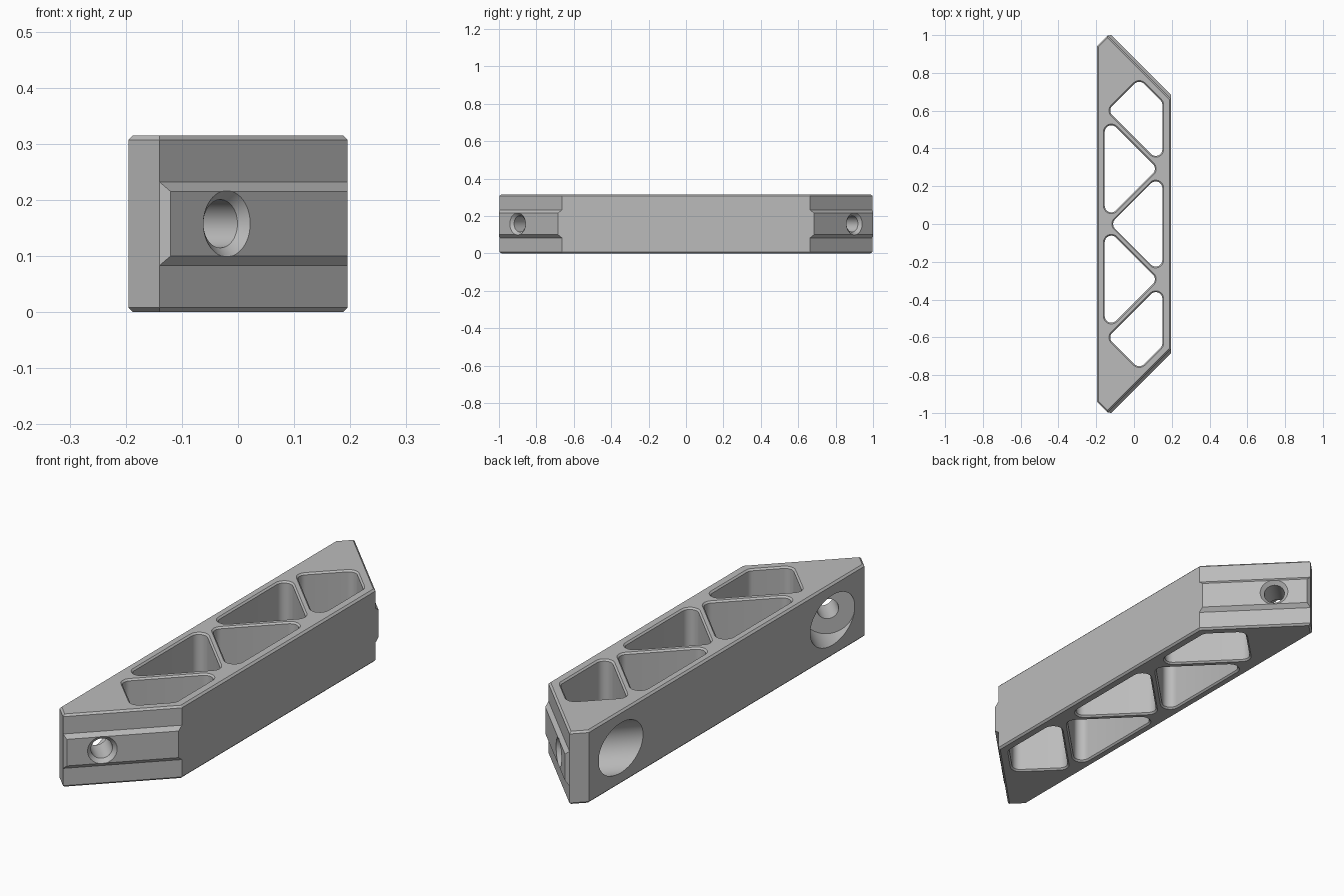
import bpy, bmesh, math
from mathutils import Vector

H = 0.315          # height of the bar
X = 0.195          # half width
RIM = 0.007        # chamfer on the rims

cube = bpy.data.objects.get("Cube")
if cube:
    bpy.data.objects.remove(cube, do_unlink=True)

grey = bpy.data.materials.new("plain grey")
grey.use_nodes = True
grey.diffuse_color = (0.5, 0.5, 0.5, 1)
grey.node_tree.nodes["Principled BSDF"].inputs["Base Color"].default_value = (0.5, 0.5, 0.5, 1)


def finish(name, bm):
    bmesh.ops.recalc_face_normals(bm, faces=bm.faces)
    mesh = bpy.data.meshes.new(name)
    bm.to_mesh(mesh)
    bm.free()
    mesh.materials.append(grey)
    obj = bpy.data.objects.new(name, mesh)
    bpy.context.collection.objects.link(obj)
    return obj


def loft(name, rings):
    """Closed solid through equally long rings of points."""
    bm = bmesh.new()
    loops = [[bm.verts.new(p) for p in ring] for ring in rings]
    for a, b in zip(loops, loops[1:]):
        for i in range(len(a)):
            j = (i + 1) % len(a)
            bm.faces.new((a[i], a[j], b[j], b[i]))
    bm.faces.new(loops[0])
    bm.faces.new(loops[-1])
    return finish(name, bm)


def combine(target, tool, operation):
    mod = target.modifiers.new(operation.lower(), 'BOOLEAN')
    mod.operation = operation
    mod.solver = 'EXACT'
    mod.object = tool
    bpy.context.view_layer.objects.active = target
    bpy.ops.object.modifier_apply(modifier=mod.name)
    bpy.data.objects.remove(tool, do_unlink=True)


def rounded(corners, radius, grow, steps=8):
    """Filleted polygon, grown outward by an offset."""
    pts = [Vector(c) for c in corners]
    if sum(a.x * b.y - b.x * a.y for a, b in zip(pts, pts[1:] + pts[:1])) < 0:
        pts.reverse()
    out = []
    for i, p in enumerate(pts):
        d1 = (p - pts[i - 1]).normalized()
        d2 = (pts[(i + 1) % len(pts)] - p).normalized()
        n1, n2 = Vector((d1.y, -d1.x)), Vector((d2.y, -d2.x))
        centre = p - (n1 + n2) * radius / (1 + n1.dot(n2))
        start, turn = math.atan2(n1.y, n1.x), n1.angle(n2)
        for k in range(steps + 1):
            a = start + turn * k / steps
            out.append(centre + Vector((math.cos(a), math.sin(a))) * (radius + grow))
    return out


# Bar with mitred ends and chamfered top and bottom edges
half = [(X, -0.663), (-0.14, -0.998), (-X, -0.943)]
outline = half + [(x, -y) for x, y in reversed(half)]
body = loft("strut_body", [[(x, y, z) for x, y in outline] for z in (0, H)])
bm = bmesh.new()
bm.from_mesh(body.data)
rim = [e for e in bm.edges if abs(e.verts[0].co.z - e.verts[1].co.z) < 0.01]
bmesh.ops.bevel(bm, geom=rim, offset=0.008, segments=1, affect='EDGES')
bm.to_mesh(body.data)
bm.free()

for s in (1, -1):
    # Raised locating rib on each mitred face
    bm = bmesh.new()
    for x0, drop, z0 in ((-0.12, 0.88, 0.1), (-0.14, 0.858, 0.083), (-0.14, 0.828, 0.083)):
        for x in (x0, X):
            for z in (z0, H - z0):
                bm.verts.new((x, s * (x - drop), z))
    bmesh.ops.convex_hull(bm, input=bm.verts)
    bmesh.ops.dissolve_limit(bm, angle_limit=0.01, verts=bm.verts, edges=bm.edges)
    combine(body, finish("rib", bm), 'UNION')

for s in (1, -1):
    # Countersunk bolt hole with a wide counterbore from the long side
    start = Vector((-0.02, -0.9 * s, H / 2))
    axis = Vector((-1, s, 0)).normalized()
    side = Vector((s, 1, 0)).normalized()
    rings = []
    for t, r in ((-0.02, 0.079), (0.016, 0.043), (0.141, 0.043), (0.141, 0.108), (0.45, 0.108)):
        angles = [math.tau * k / 48 for k in range(48)]
        rings.append([start + axis * t + side * (r * math.cos(a))
                      + Vector((0, 0, r * math.sin(a))) for a in angles])
    combine(body, loft("bolt_hole", rings), 'DIFFERENCE')

# Truss pockets running through the full height
end_pocket = [(0.15, 0.311), (0.15, 0.645), (0.028, 0.767), (-0.14, 0.601)]
side_pocket = [(-0.155, 0.012), (0.125, 0.292), (-0.155, 0.572)]
middle = [(0.15, -0.275), (0.15, 0.275), (-0.125, 0)]
pockets = [middle]
for shape in (end_pocket, side_pocket):
    pockets += [shape, [(x, -y) for x, y in shape]]
for shape in pockets:
    rings = []
    for z, grow in ((-RIM, 2 * RIM), (RIM, 0), (H - RIM, 0), (H + RIM, 2 * RIM)):
        rings.append([(p.x, p.y, z) for p in rounded(shape, 0.035, grow)])
    combine(body, loft("pocket", rings), 'DIFFERENCE')

# Smooth fillets and bores, crisp edges
bpy.ops.object.select_all(action='DESELECT')
body.select_set(True)
bpy.context.view_layer.objects.active = body
bpy.ops.object.shade_smooth_by_angle(angle=math.radians(25))
